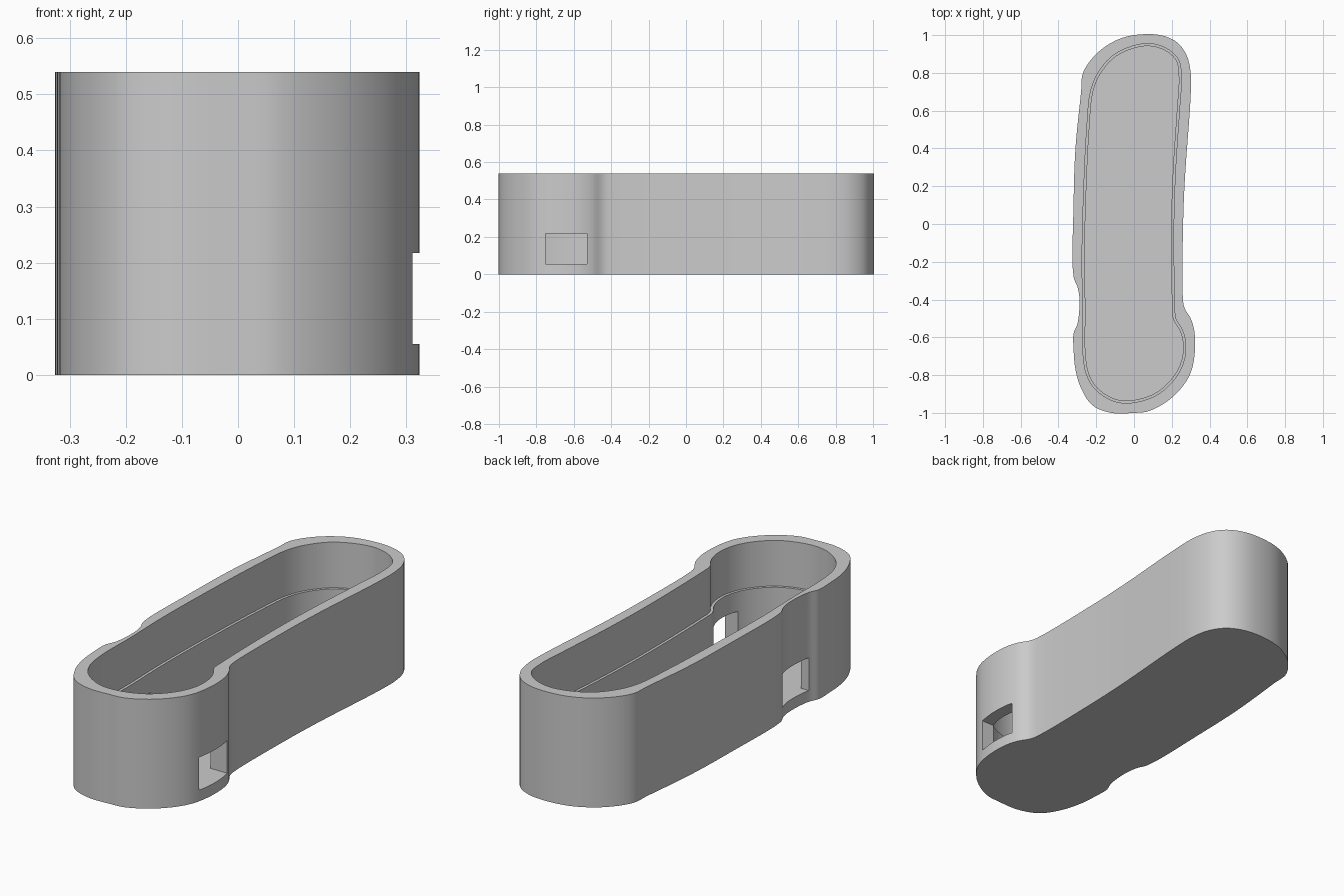
import bpy, bmesh
from mathutils import Vector

if "Cube" in bpy.data.objects:
    bpy.data.objects.remove(bpy.data.objects["Cube"], do_unlink=True)

HEIGHT, FLOOR, LEDGE, LIP = 0.54, 0.055, 0.315, 0.013

# Outlines seen from above, in hundredths, counter-clockwise
OUTER = """0 -100, 8 -99, 20 -92, 29 -81, 32 -70, 32 -57, 30 -50, 27 -45, 26 -41, 26 0,
27 25, 30 68, 30 80, 28 89, 23 96, 14 100, 0 100, -10 97, -20 90, -27 80, -28 70, -31 40,
-32 10, -32 -28, -30 -33, -29 -38, -29 -46, -30 -53, -32 -58, -32 -66, -31 -77, -28 -87,
-22 -96, -12 -100"""
INNER = """0 -94.5, 13 -90, 23 -80, 27 -70, 27 -61, 25 -55, 22 -50, 21.5 -44, 21 0, 22 30,
24 60, 25 78, 23.5 87, 17 93, 6 95.5, -10 90, -19 80, -23 70, -25 50, -26.5 20, -27.5 -20,
-27 -45, -27 -68, -25 -80, -20 -88, -10 -94"""


def read_outline(text):
    return [Vector([float(n) / 100 for n in pair.split()]) for pair in text.split(",")]


def smooth_outline(points, steps=5):
    """Closed centripetal spline through the points."""
    result, count = [], len(points)
    for i in range(count):
        a, b, c, d = (points[(i + k) % count] for k in (-1, 0, 1, 2))
        ta = 0
        tb = ta + (b - a).length ** 0.5
        tc = tb + (c - b).length ** 0.5
        td = tc + (d - c).length ** 0.5

        def mix(p, q, start, end, t):
            return p.lerp(q, (t - start) / (end - start))

        for s in range(steps):
            t = tb + (tc - tb) * s / steps
            ab, bc, cd = mix(a, b, ta, tb, t), mix(b, c, tb, tc, t), mix(c, d, tc, td, t)
            result.append(mix(mix(ab, bc, ta, tc, t), mix(bc, cd, tb, td, t), tb, tc, t))
    return result


def inset(points, distance):
    """Move a counter-clockwise outline towards its inside."""
    result = []
    for i, p in enumerate(points):
        along = (points[(i + 1) % len(points)] - points[i - 1]).normalized()
        result.append(p + Vector((-along.y, along.x)) * distance)
    return result


def prism(name, points, bottom, top):
    bm = bmesh.new()
    face = bm.faces.new([bm.verts.new((p.x, p.y, bottom)) for p in points])
    moved = bmesh.ops.extrude_face_region(bm, geom=[face])["geom"]
    verts = [v for v in moved if isinstance(v, bmesh.types.BMVert)]
    bmesh.ops.translate(bm, verts=verts, vec=(0, 0, top - bottom))
    bmesh.ops.recalc_face_normals(bm, faces=bm.faces)
    mesh = bpy.data.meshes.new(name)
    bm.to_mesh(mesh)
    bm.free()
    obj = bpy.data.objects.new(name, mesh)
    bpy.context.collection.objects.link(obj)
    return obj


def rectangle(x0, x1, y0, y1):
    return [Vector(p) for p in ((x0, y0), (x1, y0), (x1, y1), (x0, y1))]


def select_only(obj):
    bpy.ops.object.select_all(action="DESELECT")
    obj.select_set(True)
    bpy.context.view_layer.objects.active = obj


def cut(body, cutter):
    cutter.hide_render = True
    select_only(body)
    mod = body.modifiers.new("cut", "BOOLEAN")
    mod.operation, mod.solver, mod.object = "DIFFERENCE", "EXACT", cutter
    bpy.ops.object.modifier_apply(modifier=mod.name)
    bpy.data.objects.remove(cutter, do_unlink=True)


# Solid body
tray = prism("curved_tray", smooth_outline(read_outline(OUTER)), 0, HEIGHT)

# Cavity, narrower below the ledge
cavity = smooth_outline(read_outline(INNER))
cut(tray, prism("upper_cavity", cavity, LEDGE, HEIGHT + 0.1))
cut(tray, prism("lower_cavity", inset(cavity, LIP), FLOOR, LEDGE + 0.05))

# Side ports, one through each long wall
cut(tray, prism("left_port", rectangle(0.1, 0.5, -0.75, -0.53), FLOOR, 0.217))
cut(tray, prism("right_port", rectangle(-0.5, -0.1, -0.53, -0.31), FLOOR, 0.217))

# Plain grey finish
grey = bpy.data.materials.new("light_grey")
grey.use_nodes = True
colour = (0.6, 0.6, 0.6, 1)
grey.diffuse_color = colour
grey.node_tree.nodes["Principled BSDF"].inputs["Base Color"].default_value = colour
tray.data.materials.clear()
tray.data.materials.append(grey)
select_only(tray)
bpy.ops.object.shade_smooth_by_angle(angle=0.5)
